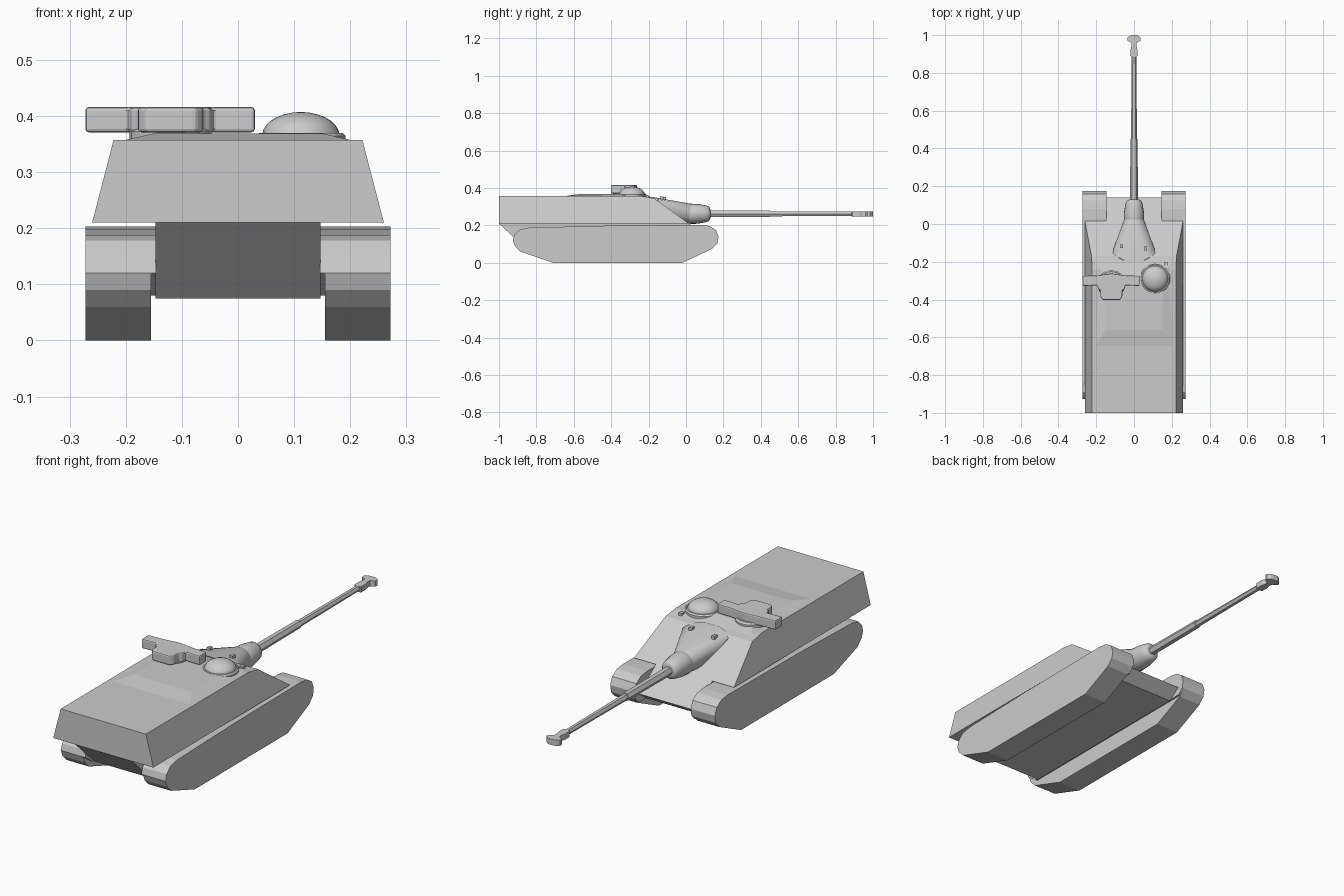
import bpy, bmesh
from math import sin, cos, pi, radians
from mathutils import Matrix, Vector

if "Cube" in bpy.data.objects:
    bpy.data.objects.remove(bpy.data.objects["Cube"])


def finish(name, bm, smooth=False):
    bmesh.ops.recalc_face_normals(bm, faces=bm.faces[:])
    me = bpy.data.meshes.new(name)
    bm.to_mesh(me)
    bm.free()
    ob = bpy.data.objects.new(name, me)
    bpy.context.collection.objects.link(ob)
    if smooth:
        bpy.context.view_layer.objects.active = ob
        ob.select_set(True)
        bpy.ops.object.shade_smooth_by_angle(angle=radians(35))
        ob.select_set(False)
    return ob


def bridge(bm, rings):
    """Skin a list of equal point rings and cap both ends."""
    vs = [[bm.verts.new(p) for p in r] for r in rings]
    n = len(vs[0])
    for a, b in zip(vs, vs[1:]):
        for i in range(n):
            j = (i + 1) % n
            bm.faces.new((a[i], a[j], b[j], b[i]))
    bm.faces.new(vs[0])
    bm.faces.new(vs[-1])


def side_prism(name, profile, left, right):
    """Extrude a (y, z) profile across x; left/right give x for each z."""
    bm = bmesh.new()
    bridge(bm, [[(left(z), y, z) for y, z in profile],
                [(right(z), y, z) for y, z in profile]])
    return finish(name, bm)


def lathe(name, stations, sides, place, smooth=False, turn=0.0):
    """Rings of (height, radius) around local z, moved by a matrix."""
    bm = bmesh.new()
    bridge(bm, [[(r * cos(turn + 2 * pi * i / sides), r * sin(turn + 2 * pi * i / sides), h)
                 for i in range(sides)] for h, r in stations])
    bm.transform(place)
    return finish(name, bm, smooth)


def at(x, y, z):
    return Matrix.Translation((x, y, z))


def plate(name, outline, z0, z1, bevel=0.0):
    """Extrude an (x, y) outline upward, with optional rounded edges."""
    bm = bmesh.new()
    bridge(bm, [[(x, y, z) for x, y in outline] for z in (z0, z1)])
    ob = finish(name, bm)
    if bevel:
        m = ob.modifiers.new("edge_rounding", 'BEVEL')
        m.width, m.segments, m.limit_method = bevel, 2, 'ANGLE'
        m.angle_limit = radians(25)
    return ob


# Upper hull with sloped sides and glacis
def slope(z):
    return 0.26 - (z - 0.21) * 0.26


side_prism("upper_hull", [(-1, 0.21), (-1, 0.357), (-0.24, 0.357), (-0.17, 0.345), (0.015, 0.21)],
           lambda z: -slope(z), slope)

# Lower hull between the tracks
side_prism("lower_hull", [(-1, 0.21), (0.015, 0.21), (0.14, 0.119), (0.08, 0.075), (-0.855, 0.075)],
           lambda z: -0.147, lambda z: 0.147)

# Raised roof panel
bm = bmesh.new()
bridge(bm, [[(-0.21, -0.66, 0.355), (0.21, -0.66, 0.355), (0.215, -0.19, 0.347), (-0.215, -0.19, 0.347)],
            [(-0.15, -0.56, 0.369), (0.15, -0.56, 0.369), (0.15, -0.27, 0.369), (-0.15, -0.27, 0.369)]])
finish("roof_panel", bm)

# Tracks with narrow inner sponson strip
track = [(-0.71, 0), (-0.02, 0), (0.14, 0.075), (0.168, 0.105), (0.174, 0.14), (0.16, 0.175),
         (0.125, 0.197), (0.08, 0.203), (-0.45, 0.198), (-0.84, 0.188), (-0.89, 0.178),
         (-0.918, 0.15), (-0.926, 0.12), (-0.915, 0.09), (-0.885, 0.06)]
strip = [(-0.87, 0.08), (0.142, 0.08)] + track[3:13]
for side, s in (("left", -1), ("right", 1)):
    side_prism(side + "_track", track, lambda z: s * 0.155, lambda z: s * 0.272)
    side_prism(side + "_sponson", strip, lambda z: s * 0.146, lambda z: s * 0.156)

# Cast collar blending the gun into the glacis
bm = bmesh.new()
for i in range(16):
    a = 2 * pi * i / 16
    bm.verts.new((0.052 * cos(a), 0.025, 0.264 + 0.052 * sin(a)))
for s in (-1, 1):
    for p in ((0.112, -0.165, 0.335), (0.108, -0.13, 0.335), (0.075, -0.18, 0.352),
              (0.04, -0.2, 0.354), (0.08, -0.1, 0.24)):
        bm.verts.new((s * p[0], p[1], p[2]))
bmesh.ops.convex_hull(bm, input=bm.verts[:])
finish("gun_collar", bm, True)

# Gun: mantlet, stepped hexagonal barrel
along = at(0, 0, 0.262) @ Matrix.Rotation(-pi / 2, 4, 'X')
lathe("mantlet", [(0.0, 0.048), (0.025, 0.054), (0.06, 0.053), (0.095, 0.047), (0.118, 0.042),
                  (0.127, 0.034), (0.13, 0.024)], 20, along, True)
lathe("barrel_base", [(0.1, 0.021), (0.45, 0.019)], 6, along)
lathe("barrel", [(0.44, 0.0155), (0.89, 0.013)], 6, along)

# Muzzle brake, flared to the sides
half = [(0.014, 0.885), (0.018, 0.89), (0.018, 0.925), (0.012, 0.945), (0.014, 0.96),
        (0.034, 0.97), (0.036, 0.985), (0.022, 0.997), (0.01, 1.0)]
plate("muzzle_brake", half + [(-x, y) for x, y in reversed(half)], 0.247, 0.274)

# Commander dome on its ring
lathe("dome_ring", [(0.35, 0.08), (0.364, 0.08), (0.37, 0.074)], 28, at(0.112, -0.29, 0), True)
dome = [(0.365 + 0.042 * sin(t), 0.069 * cos(t)) for t in [i * pi / 2 / 7 for i in range(7)]]
lathe("dome", dome + [(0.407, 0.004)], 24, at(0.112, -0.29, 0), True)

# Rangefinder housing on its turntable
lathe("rangefinder_ring", [(0.35, 0.073), (0.372, 0.073), (0.38, 0.066)], 24, at(-0.12, -0.318, 0), True)
plate("rangefinder", [(-0.272, -0.275), (-0.19, -0.272), (-0.12, -0.262), (-0.05, -0.272),
                      (0.03, -0.275), (0.03, -0.328), (-0.045, -0.325), (-0.05, -0.345),
                      (-0.062, -0.352), (-0.062, -0.385), (-0.075, -0.402), (-0.165, -0.402),
                      (-0.178, -0.385), (-0.178, -0.352), (-0.19, -0.345), (-0.195, -0.325),
                      (-0.272, -0.328)], 0.371, 0.416, 0.006)

# Small sight blocks on the collar and glacis
for i, (x, y, z) in enumerate([(-0.065, -0.118, 0.34), (0.062, -0.13, 0.341), (0.17, -0.21, 0.35)]):
    bm = bmesh.new()
    bmesh.ops.create_cube(bm, size=1, matrix=at(x, y, z) @ Matrix.Diagonal((0.016, 0.02, 0.026, 1)))
    finish("sight_block_%d" % (i + 1), bm)
